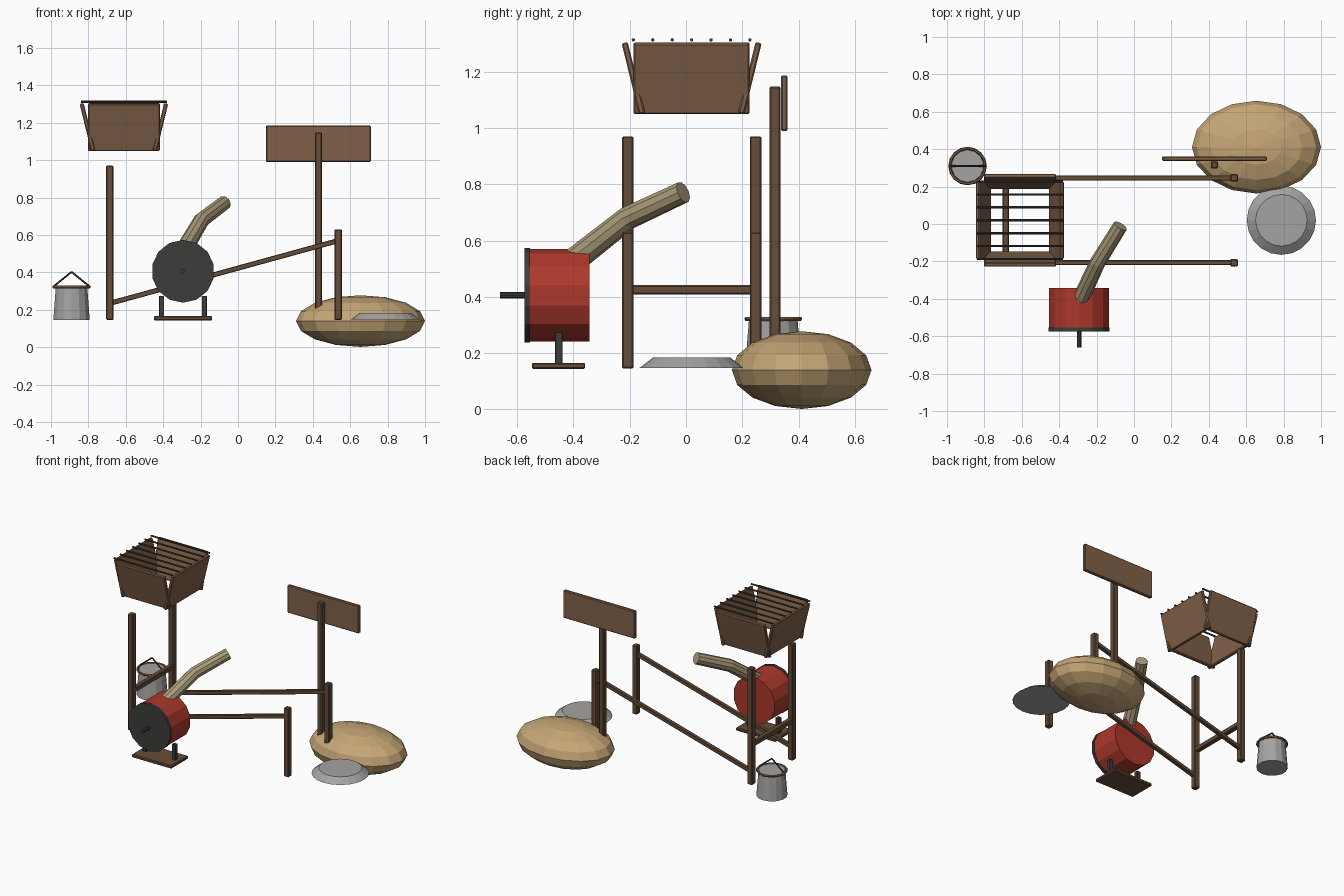
import bpy
from math import pi
from mathutils import Vector

if "Cube" in bpy.data.objects:
    bpy.data.objects.remove(bpy.data.objects["Cube"])


def material(name, rgb):
    m = bpy.data.materials.new(name)
    m.diffuse_color = (*rgb, 1)
    m.use_nodes = True
    m.node_tree.nodes["Principled BSDF"].inputs["Base Color"].default_value = m.diffuse_color
    return m


POST = material("dark_wood", (0.13, 0.075, 0.042))
WOOD = material("wood", (0.22, 0.12, 0.065))
RED = material("red_paint", (0.42, 0.04, 0.025))
SAND = material("sand", (0.56, 0.38, 0.18))
HOSE = material("canvas", (0.40, 0.33, 0.19))
IRON = material("iron", (0.045, 0.045, 0.043))
TIN = material("tin", (0.38, 0.37, 0.36))


def finish(name, mat):
    ob = bpy.context.object
    ob.name = name
    ob.data.materials.append(mat)
    return ob


def box(name, loc, size, mat, rot=(0, 0, 0), bevel=0.005):
    bpy.ops.mesh.primitive_cube_add(size=1, location=loc, rotation=rot)
    ob = finish(name, mat)
    ob.scale = size
    bpy.ops.object.transform_apply(location=False, rotation=False, scale=True)
    mod = ob.modifiers.new("edge", "BEVEL")
    mod.width = bevel
    mod.segments = 1
    return ob


def cone(name, loc, r1, r2, depth, sides, mat, rot=(0, 0, 0)):
    bpy.ops.mesh.primitive_cone_add(vertices=sides, radius1=r1, radius2=r2,
                                    depth=depth, location=loc, rotation=rot)
    return finish(name, mat)


def rod(name, a, b, r, mat, sides=8):
    a, b = Vector(a), Vector(b)
    rot = (b - a).to_track_quat('Z', 'Y').to_euler()
    return cone(name, (a + b) / 2, r, r, (b - a).length, sides, mat, rot)


def beam(name, a, b, width, mat):
    a, b = Vector(a), Vector(b)
    rot = (b - a).to_track_quat('Z', 'Y').to_euler()
    return box(name, (a + b) / 2, (width, width, (b - a).length), mat, rot, 0.003)


# Frame: tall and short posts joined by sloping rails
for side, y in (("near", -0.207), ("far", 0.247)):
    box(f"tall_post_{side}", (-0.685, y, 0.558), (0.04, 0.041, 0.825), POST)
    box(f"short_post_{side}", (0.535, y, 0.388), (0.04, 0.041, 0.485), POST)
    beam(f"sloping_rail_{side}", (-0.685, y, 0.235), (0.535, y, 0.57), 0.027, POST)
box("cross_rail", (-0.685, 0.02, 0.425), (0.035, 0.44, 0.034), POST)

# Hopper: four flared boards under a grate
HX, HY, HZ = -0.61, 0.02, 1.177
for s, side in ((-1, "a"), (1, "b")):
    box(f"hopper_long_wall_{side}", (HX, HY + s * 0.207, HZ), (0.385, 0.022, 0.26),
        WOOD, (-s * 0.24, 0, 0))
    box(f"hopper_end_wall_{side}", (HX + s * 0.195, HY, HZ), (0.022, 0.412, 0.26),
        WOOD, (0, s * 0.24, 0))
for i in range(7):
    y = HY + (i - 3) * 0.069
    rod(f"grate_bar_{i + 1}", (HX - 0.23, y, 1.313), (HX + 0.23, y, 1.313), 0.006, IRON)

# Blower drum on its stand
DX, DZ = -0.294, 0.406
lay = (pi / 2, 0, 0)
cone("blower_drum", (DX, -0.449, DZ), 0.164, 0.164, 0.212, 14, RED, lay)
cone("drum_plate", (DX, -0.564, DZ), 0.168, 0.168, 0.02, 14, IRON, lay)
cone("drum_axle", (DX, -0.615, DZ), 0.012, 0.012, 0.09, 8, IRON, lay)
box("stand_base", (DX, -0.453, 0.155), (0.312, 0.19, 0.022), POST)
for s, side in ((-1, "left"), (1, "right")):
    box(f"stand_leg_{side}", (DX + s * 0.114, -0.452, 0.215), (0.027, 0.028, 0.12), IRON,
        bevel=0.002)

# Bent outlet hose
curve = bpy.data.curves.new("hose_path", 'CURVE')
curve.dimensions = '3D'
curve.bevel_depth = 0.042
curve.bevel_resolution = 3
curve.use_fill_caps = True
spline = curve.splines.new('POLY')
spline.use_smooth = False
path = [(-0.29, -0.41, 0.52), (-0.195, -0.207, 0.68), (-0.073, -0.01, 0.772)]
spline.points.add(len(path) - 1)
for p, co, r in zip(spline.points, path, (1.08, 1.0, 0.94)):
    p.co = (*co, 1)
    p.radius = r
hose = bpy.data.objects.new("outlet_hose", curve)
bpy.context.collection.objects.link(hose)
bpy.ops.object.select_all(action='DESELECT')
hose.select_set(True)
bpy.context.view_layer.objects.active = hose
bpy.ops.object.convert(target='MESH')
finish("outlet_hose", HOSE)

# Bucket with rim and wire handle
BX, BY = -0.89, 0.31
cone("bucket", (BX, BY, 0.235), 0.1, 0.086, 0.18, 14, TIN)
bpy.ops.mesh.primitive_torus_add(location=(BX, BY, 0.322), major_radius=0.095,
                                 minor_radius=0.008, major_segments=16, minor_segments=6)
finish("bucket_rim", WOOD)
for s, side in ((-1, "left"), (1, "right")):
    rod(f"bucket_handle_{side}", (BX + s * 0.1, BY, 0.322), (BX, BY, 0.403), 0.005, IRON, 6)

# Sand heap and upturned pan
bpy.ops.mesh.primitive_uv_sphere_add(segments=16, ring_count=8, location=(0.655, 0.411, 0.14))
finish("sand_heap", SAND).scale = (0.345, 0.248, 0.138)
cone("pan", (0.788, 0.02, 0.166), 0.185, 0.138, 0.036, 20, TIN)

# Sign post and board
box("sign_post", (0.43, 0.316, 0.648), (0.038, 0.038, 1.0), POST)
box("sign_board", (0.43, 0.349, 1.088), (0.56, 0.024, 0.196), WOOD)
